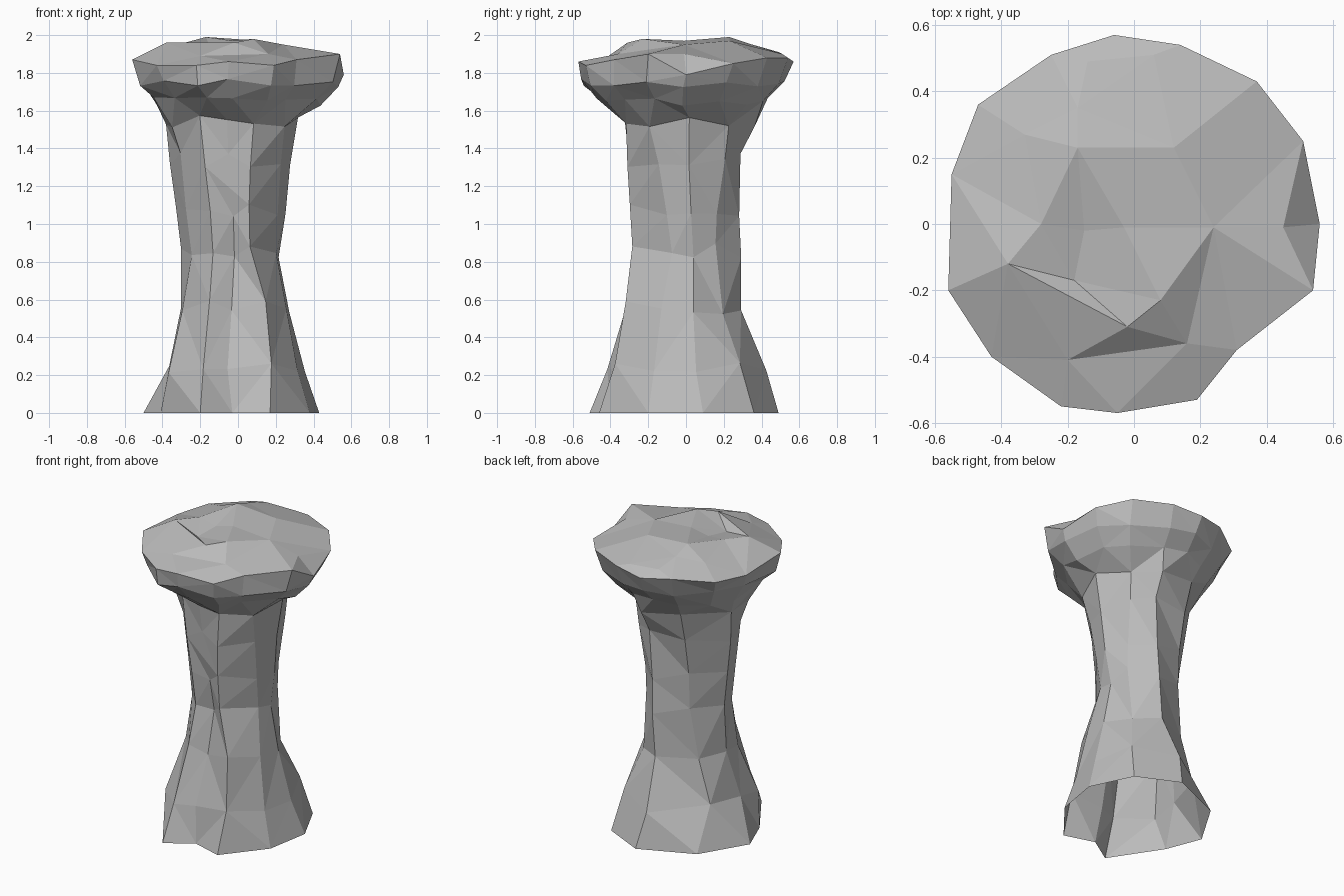
import bpy
import bmesh
import random
from mathutils import Vector
from mathutils.geometry import delaunay_2d_cdt

random.seed(4)

default_cube = bpy.data.objects.get("Cube")
if default_cube:
    bpy.data.objects.remove(default_cube, do_unlink=True)

# One grey stone colour
stone = bpy.data.materials.new("grey stone")
stone.use_nodes = True
stone_colour = (0.5, 0.5, 0.5, 1)
stone.diffuse_color = stone_colour
stone.node_tree.nodes["Principled BSDF"].inputs["Base Color"].default_value = stone_colour
stone.node_tree.nodes["Principled BSDF"].inputs["Roughness"].default_value = 0.9

# Ten-sided shaft sections, counterclockwise from the front
FOOT = [(-.2, -.51), (-.03, -.4), (.17, -.46), (.38, -.2), (.43, .09),
        (.3, .36), (.03, .49), (-.32, .34), (-.5, .04), (-.41, -.19)]
SKIRT = [(-.18, -.41), (-.05, -.36), (.17, -.38), (.32, -.17), (.36, .06),
         (.25, .28), (-.01, .43), (-.31, .18), (-.37, -.05), (-.37, -.24)]
KNEE = [(-.15, -.3), (-.04, -.27), (.14, -.32), (.25, -.13), (.27, .04),
        (.18, .19), (.03, .29), (-.22, .18), (-.31, .01), (-.29, -.13)]
WAIST = [(-.13, -.26), (-.02, -.23), (.07, -.28), (.2, -.07), (.22, .04),
         (.18, .15), (.04, .285), (-.17, .2), (-.3, .02), (-.25, -.13)]
CHEST = [(-.17, -.29), (-.05, -.3), (.06, -.31), (.23, -.14), (.28, .01),
         (.21, .2), (.06, .29), (-.18, .26), (-.36, .05), (-.31, -.15)]
NECK = [(-.2, -.3), (-.06, -.33), (.08, -.32), (.24, -.2), (.31, .01),
        (.22, .22), (.07, .36), (-.18, .32), (-.385, .06), (-.34, -.17)]

# Widest edge of the head
RIM = [(-.05, -.57, 1.86), (.19, -.53, 1.84), (.31, -.38, 1.87),
       (.54, -.2, 1.9), (.56, 0, 1.79), (.51, .25, 1.85),
       (.37, .43, 1.88), (.14, .54, 1.88), (-.06, .57, 1.86),
       (-.25, .51, 1.88), (-.47, .36, 1.86), (-.55, .15, 1.85),
       (-.56, -.2, 1.87), (-.43, -.4, 1.84), (-.22, -.55, 1.84)]

# Bumps and hollow on the top of the head
CROWN = [(-.2, -.41, 1.89), (.16, -.36, 1.9), (.08, -.23, 1.98),
         (-.02, -.31, 1.96), (-.38, -.12, 1.96), (-.18, -.17, 1.92),
         (-.28, 0, 1.96), (-.15, -.02, 1.94), (-.03, -.01, 1.97),
         (.24, -.01, 1.95), (.45, -.01, 1.9), (.12, .23, 1.97),
         (-.17, .23, 1.99), (-.33, .27, 1.92), (.06, .51, 1.9),
         (-.14, .49, 1.91), (-.17, .35, 1.95)]
CREASES = [(0, 1), (1, 9), (0, 4), (4, 3), (0, 3), (3, 2), (2, 1), (7, 5)]


def rough(x, y, z, amount, lift):
    """A point knocked off its place by hand."""
    return (x + random.uniform(-amount, amount),
            y + random.uniform(-amount, amount),
            z + random.uniform(-lift, lift))


def shaft_ring(low, high, blend, z):
    """Slightly rough ring between two shaft sections."""
    pts = [Vector(a).lerp(Vector(b), blend) for a, b in zip(low, high)]
    return [rough(p.x, p.y, z, .008, .04) for p in pts]


def head_ring(scale, z):
    """Ring under the rim of the head."""
    return [rough(x * scale, y * scale - .02, z, .012, .025) for x, y, _ in RIM]


def join_rings(bm, lower, upper):
    """Triangles between two rings, always taking the shorter diagonal."""
    n, m = len(lower), len(upper)
    i = j = 0
    while i < n or j < m:
        a, b = lower[i % n], upper[j % m]
        next_a, next_b = lower[(i + 1) % n], upper[(j + 1) % m]
        along_lower = (next_a.co - b.co).length < (next_b.co - a.co).length
        if j == m or (i < n and along_lower):
            bm.faces.new((a, next_a, b))
            i += 1
        else:
            bm.faces.new((a, next_b, b))
            j += 1


bm = bmesh.new()
levels = [
    [(x, y, 0) for x, y in FOOT],
    shaft_ring(FOOT, SKIRT, 1, .24),
    shaft_ring(SKIRT, KNEE, 1, .56),
    shaft_ring(KNEE, WAIST, 1, .86),
    shaft_ring(WAIST, CHEST, .4, 1.08),
    shaft_ring(WAIST, CHEST, 1, 1.34),
    shaft_ring(CHEST, NECK, 1, 1.55),
    head_ring(.78, 1.65),
    head_ring(.93, 1.75),
    RIM,
]
rings = [[bm.verts.new(p) for p in level] for level in levels]

# Shaft and underside of the head; the head outline starts one step later
neck_top = 6
for k, (lower, upper) in enumerate(zip(rings, rings[1:])):
    if k == neck_top:
        upper = upper[-1:] + upper[:-1]
    join_rings(bm, lower, upper)

# Crown facets joining the bumps to the rim
top_verts = rings[-1] + [bm.verts.new(p) for p in CROWN]
count = len(RIM)
flat = [v.co.to_2d() for v in top_verts]
creases = [(a + count, b + count) for a, b in CREASES]
result = delaunay_2d_cdt(flat, creases, [list(range(count))], 1, 1e-5)
origins = result[3]
for face in result[2]:
    bm.faces.new([top_verts[origins[k][0]] for k in face])

bmesh.ops.recalc_face_normals(bm, faces=bm.faces[:])
mesh = bpy.data.meshes.new("rock_pillar")
bm.to_mesh(mesh)
bm.free()
mesh.materials.append(stone)
pillar = bpy.data.objects.new("rock_pillar", mesh)
bpy.context.collection.objects.link(pillar)
